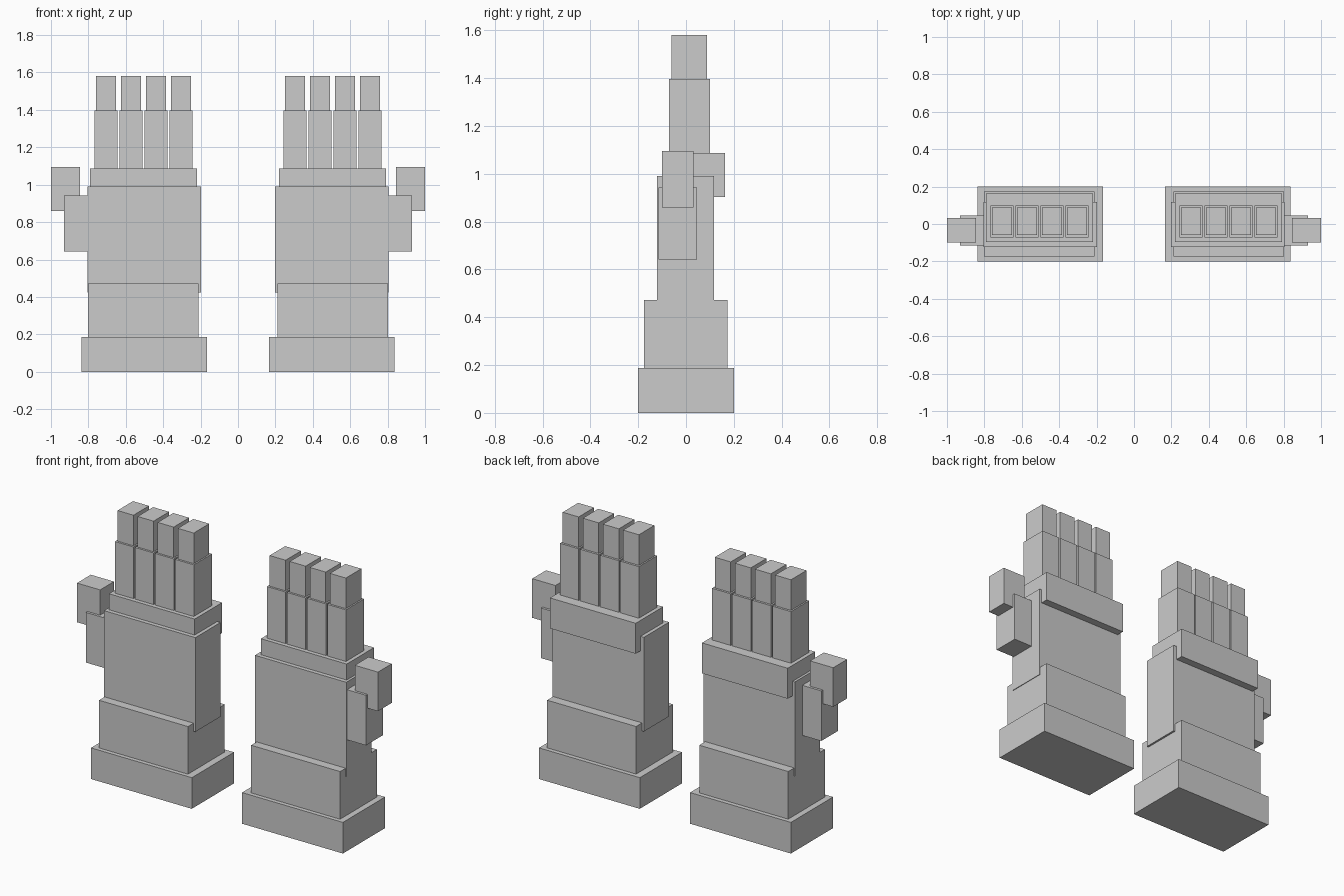
import bpy
from mathutils import Vector

if "Cube" in bpy.data.objects:
    bpy.data.objects.remove(bpy.data.objects["Cube"])


def block(name, x, y, z):
    """Axis-aligned box from (min, max) ranges."""
    lo, hi = Vector((x[0], y[0], z[0])), Vector((x[1], y[1], z[1]))
    bpy.ops.mesh.primitive_cube_add(size=1, location=(lo + hi) / 2)
    ob = bpy.context.object
    ob.name = name
    ob.scale = hi - lo
    bpy.ops.object.transform_apply(location=True, rotation=True, scale=True)
    return ob


def pair(name, x, y, z):
    """The same box on both hands, mirrored across x = 0."""
    block("right_" + name, x, y, z)
    block("left_" + name, (-x[1], -x[0]), y, z)


# Cuff, wrist and palm
pair("cuff", (0.167, 0.837), (-0.2, 0.2), (0, 0.187))
pair("wrist", (0.21, 0.801), (-0.175, 0.174), (0.187, 0.473))
pair("palm", (0.198, 0.805), (-0.122, 0.117), (0.424, 0.99))

# Knuckle guard on the back of the hand
pair("knuckle_guard", (0.22, 0.79), (-0.097, 0.163), (0.903, 1.086))

# Four two-part fingers
for i in range(4):
    c = 0.305 + i * 0.1335
    pair(f"finger_{i + 1}", (c - 0.062, c + 0.062), (-0.072, 0.1), (1.08, 1.396))
    pair(f"fingertip_{i + 1}", (c - 0.053, c + 0.053), (-0.06, 0.087), (1.39, 1.58))

# Thumb
pair("thumb_base", (0.79, 0.931), (-0.115, 0.046), (0.642, 0.943))
pair("thumb_tip", (0.846, 1.0), (-0.1, 0.031), (0.86, 1.095))
